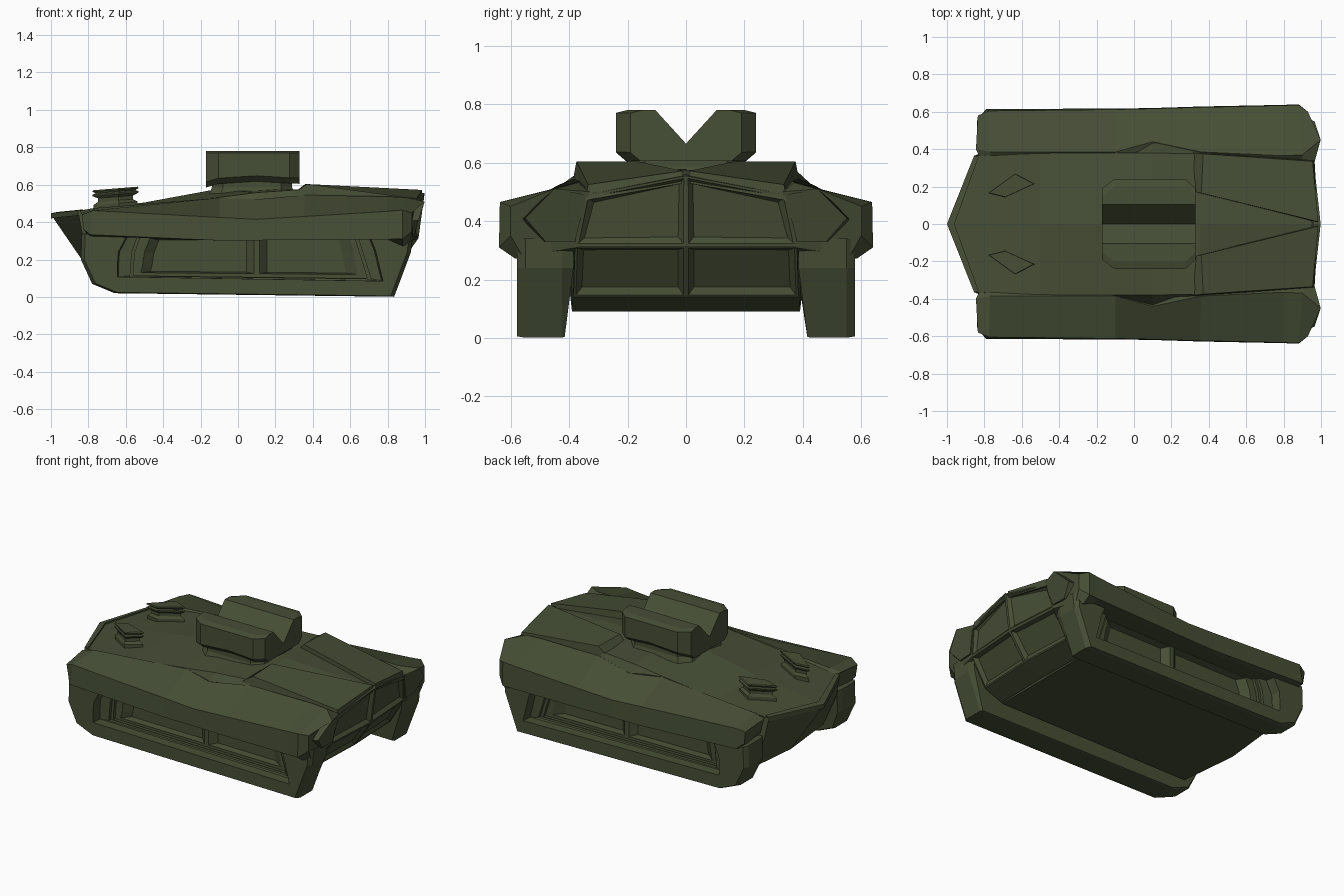
import bpy, bmesh
from mathutils import Vector

if "Cube" in bpy.data.objects:
    bpy.data.objects.remove(bpy.data.objects["Cube"])

green = bpy.data.materials.new("olive_green")
green.diffuse_color = (0.062, 0.077, 0.036, 1)
green.use_nodes = True
green.node_tree.nodes["Principled BSDF"].inputs["Base Color"].default_value = green.diffuse_color


def finish(bm, name, mirror=False, recalc=True):
    if recalc:
        bmesh.ops.recalc_face_normals(bm, faces=bm.faces)
    me = bpy.data.meshes.new(name)
    bm.to_mesh(me)
    bm.free()
    me.materials.append(green)
    ob = bpy.data.objects.new(name, me)
    bpy.context.collection.objects.link(ob)
    if mirror:
        m = ob.modifiers.new("mirror", 'MIRROR')
        m.use_axis = (False, True, False)
        m.use_mirror_merge = False
    return ob


def loft(name, rings, mirror=False, caps=None):
    """Skin closed rings of equal length; caps = index groups for the ends."""
    bm = bmesh.new()
    vs = [[bm.verts.new(p) for p in r] for r in rings]
    n = len(rings[0])
    for a, b in zip(vs, vs[1:]):
        for i in range(n):
            j = (i + 1) % n
            bm.faces.new((a[i], a[j], b[j], b[i]))
    for group in caps or [range(n)]:
        for ring in (vs[0], vs[-1]):
            bm.faces.new([ring[i] for i in group])
    return finish(bm, name, mirror)


# hull: bottom centre, bottom edge, side seam, deck edge, deck centre
def hull_section(bc, be, seam, deck, centre):
    right = [be, seam, deck]
    left = [(x, -y, z) for x, y, z in reversed(right)]
    return [(bc, 0, .09)] + right + [(centre[0], 0, centre[1])] + left


def straight(x, ym, zm, yt, zt, zc):
    return hull_section(x, (x, .39, .09), (x, ym, zm), (x, yt, zt), (x, zc))


loft("hull", [
    hull_section(-.76, (-.72, .39, .09), (-.83, .375, .32), (-.855, .365, .455), (-1, .44)),
    straight(-.5, .39, .40, .38, .49, .505),
    straight(-.12, .39, .45, .38, .53, .575),
    straight(.1, .44, .515, .38, .558, .578),
    straight(.35, .40, .48, .375, .575, .575),
    hull_section(.69, (.69, .39, .09), (.90, .38, .32), (.93, .34, .49), (.96, .55)),
], caps=[(0, 1, 2, 3, 4), (4, 5, 6, 7, 0)])

# thin overhanging lip along the pointed nose
lip = [(-1, 0, .44), (-.855, .365, .455), (-.83, .36, .46), (-.96, 0, .447)]
loft("nose_lip", [[(x, y, z - .02) for x, y, z in lip],
                  [(x, y, z + .008) for x, y, z in lip]], mirror=True)

# raised rear deck plates leaving a lower central wedge
top = [(.36, .165, .604), (.985, .012, .572), (.955, .335, .525), (.37, .375, .604)]
low = [(.31, .175, .55), (.985, .006, .53), (.965, .345, .47), (.29, .385, .55)]
loft("rear_deck_plate", [low, top], mirror=True)

# rear plate with four recessed panels
bm = bmesh.new()
rows = [[(.70, .385, .09), (.71, 0, .09)], [(.83, .385, .14), (.845, 0, .14)],
        [(.94, .38, .315), (.965, 0, .315)], [(.96, .345, .49), (.998, 0, .555)]]
grid = []
for e, c in rows:
    grid.append([bm.verts.new(p) for p in ((e[0], -e[1], e[2]), c, e)])
panels = []
for r in range(3):
    for c in range(2):
        f = bm.faces.new((grid[r][c], grid[r][c + 1], grid[r + 1][c + 1], grid[r + 1][c]))
        if r:
            panels.append(f)
bm.normal_update()
bmesh.ops.inset_individual(bm, faces=panels, thickness=.012, depth=0)
bmesh.ops.inset_individual(bm, faces=panels, thickness=.028, depth=-.02)
plate = finish(bm, "rear_plate", recalc=False)
s = plate.modifiers.new("thickness", 'SOLIDIFY')
s.thickness = .04
s.offset = -1

# side sponsons: inner bottom, outer bottom, outer low, outer high, top, inner top
loft("sponson", [
    [(-.80, .36, .35), (-.81, .54, .34), (-.825, .575, .36), (-.835, .58, .44),
     (-.845, .40, .462), (-.82, .35, .45)],
    [(-.78, .36, .34), (-.79, .58, .325), (-.79, .615, .333), (-.775, .605, .462),
     (-.77, .385, .475), (-.77, .35, .455)],
    [(-.1, .36, .33), (-.1, .58, .303), (-.1, .617, .302), (-.1, .612, .425),
     (-.1, .385, .53), (-.1, .35, .50)],
    [(.1, .36, .33), (.1, .58, .305), (.1, .62, .303), (.1, .617, .415),
     (.1, .44, .522), (.1, .35, .50)],
    [(.35, .36, .33), (.35, .58, .306), (.35, .628, .304), (.35, .624, .43),
     (.36, .385, .545), (.36, .34, .52)],
    [(.80, .36, .33), (.80, .58, .308), (.80, .637, .308), (.80, .634, .458),
     (.80, .365, .537), (.80, .33, .50)],
    [(.88, .36, .28), (.88, .585, .272), (.88, .64, .31), (.88, .637, .465),
     (.90, .37, .532), (.90, .33, .50)],
    [(.94, .37, .31), (.92, .56, .28), (.93, .60, .35), (.93, .60, .45),
     (.998, .45, .51), (.965, .33, .50)],
], mirror=True)

# rear corner pods between sponson and rear plate
loft("rear_corner", [
    [(.85, .37, .33), (.85, .52, .33), (.85, .58, .40), (.85, .44, .50), (.85, .34, .47)],
    [(.95, .38, .33), (.945, .48, .33), (.965, .55, .41), (.998, .45, .51), (.965, .34, .49)],
], mirror=True)

# track skirts: outline and stepped window recess, lofted across y
outline = [(-.66, .02), (.835, .001), (.925, .24), (.935, .34), (-.835, .34), (-.84, .20), (-.78, .07)]
window = [(-.645, .108), (.775, .085), (.735, .25), (.70, .335), (-.59, .335), (-.64, .24), (-.645, .17)]
inner = [(-.56, .115), (.69, .10), (.65, .23), (.62, .325), (-.52, .325), (-.55, .24), (-.557, .17)]
panel = [(-.52, .13), (.64, .12), (.62, .23), (.60, .315), (-.47, .315), (-.50, .24), (-.51, .17)]


def at(loop, y, k=1.0):
    return [(x * k, y, .2 + (z - .2) * k) for x, z in loop]


wall = [(x, .415 if z < .1 else .385, z) for x, y, z in at(outline, 0, .985)]
loft("track_skirt", [
    wall, at(outline, .425), at(outline, .55), at(outline, .578, .978),
    at(window, .578), at(window, .515, .99), at(inner, .51, 1.03), at(inner, .49, 1.03),
    at(inner, .49), at(inner, .47), at(panel, .47), at(panel, .43, .9),
], mirror=True)

# wedge post in the middle of each window
post = [(.04, .425), (.16, .425), (.115, .47), (.085, .47)]
loft("window_post", [[(x, y, .12) for x, y in post],
                     [(x, y, .32) for x, y in post]], mirror=True)


# turret with a V channel along the top and chamfered ends
def turret_section(x, yo, zb):
    half = [(yo - .035, zb), (yo, zb + .03), (yo, .77), (yo - .04, .78), (.105, .78)]
    return ([(x, 0, zb)] + [(x, y, z) for y, z in half] + [(x, 0, .665)]
            + [(x, -y, z) for y, z in reversed(half)])


loft("turret", [turret_section(-.17, .19, .585), turret_section(-.105, .24, .605),
                turret_section(.1, .24, .618), turret_section(.275, .24, .607),
                turret_section(.33, .19, .605)],
     caps=[(0, 1, 2, 3, 4, 5, 6), (6, 7, 8, 9, 10, 11, 0)])


# turret neck
def octagon(x0, x1, y, c, z):
    return [(x0, -y + c, z), (x0 + c, -y, z), (x1 - c, -y, z), (x1, -y + c, z),
            (x1, y - c, z), (x1 - c, y, z), (x0 + c, y, z), (x0, y - c, z)]


loft("turret_neck", [octagon(-.16, .31, .22, .06, .53), octagon(-.14, .29, .20, .06, .585),
                     octagon(-.14, .29, .20, .06, .64)])

# diamond-shaped stacked vents on the front deck
diamond = [(-.78, .165), (-.635, .27), (-.53, .215), (-.69, .142)]
centre = Vector((-.655, .205))
rings = []
for k, z in ((.95, .475), (.95, .50), (.75, .515), (.75, .535), (.98, .548),
             (.98, .556), (.85, .563), (1, .573), (.95, .58)):
    ring = []
    for p in diamond:
        q = centre + (Vector(p) - centre) * k
        ring.append((q.x, q.y, z + (q.x + .655) * .08))
    rings.append(ring)
loft("deck_vent", rings, mirror=True)
